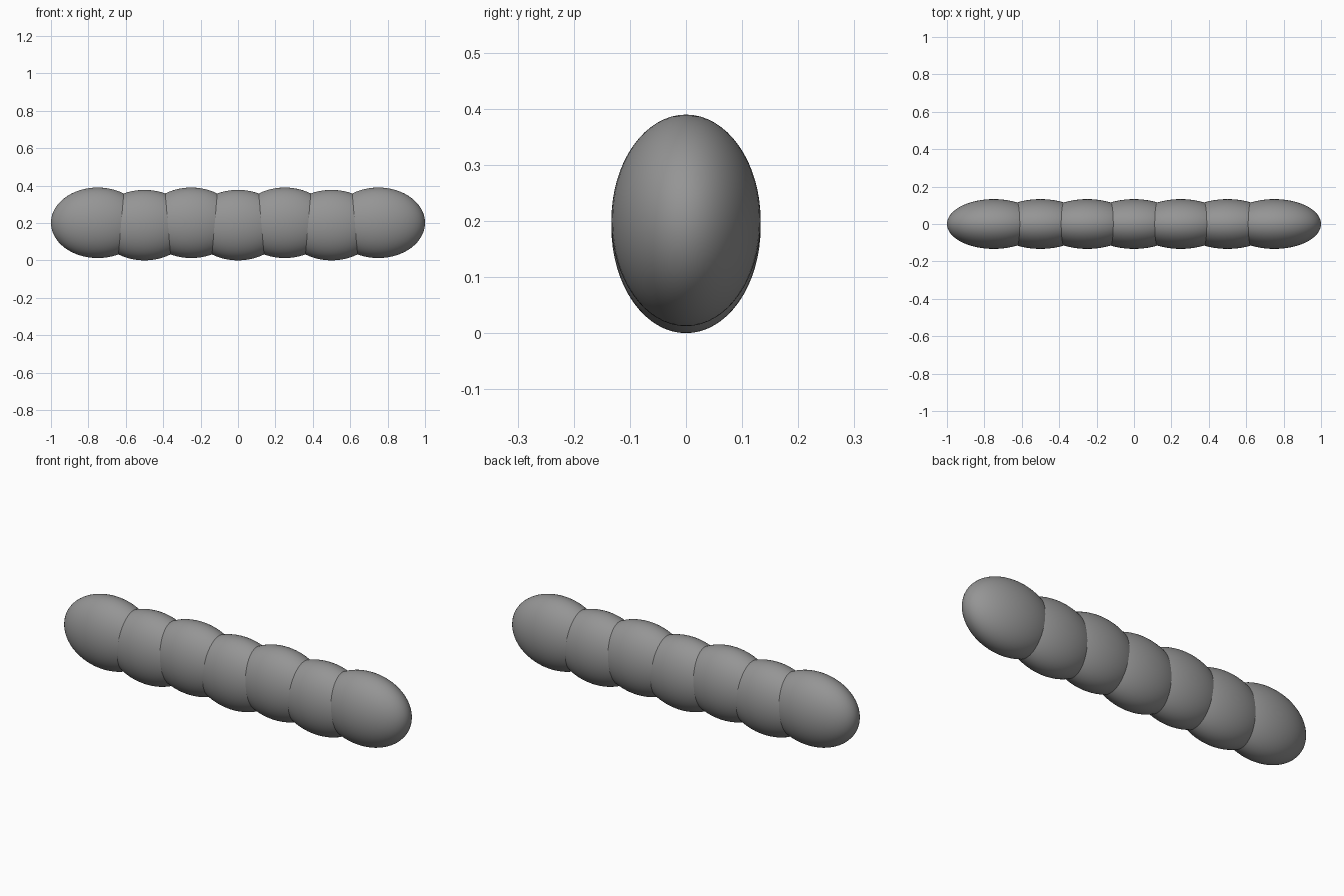
import bpy

if "Cube" in bpy.data.objects:
    bpy.data.objects.remove(bpy.data.objects["Cube"])

RX, RY, RZ = 0.25, 0.133, 0.1885   # ellipsoid radii
SPACING = 0.25
LIFT = 0.0125                      # every other segment sits slightly higher

# Dark grey body colour
dark_grey = bpy.data.materials.new("dark_grey")
dark_grey.diffuse_color = (0.3, 0.3, 0.3, 1)
dark_grey.use_nodes = True
dark_grey.node_tree.nodes["Principled BSDF"].inputs["Base Color"].default_value = dark_grey.diffuse_color


def body_segment(index):
    """One smooth ellipsoid of the body."""
    raised = index % 2 == 0
    bpy.ops.mesh.primitive_uv_sphere_add(
        segments=64, ring_count=32, radius=1,
        location=((index - 3) * SPACING, 0, RZ + (LIFT if raised else 0)))
    segment = bpy.context.object
    segment.name = f"body_segment_{index + 1}"
    segment.scale = (RX, RY, RZ)
    bpy.ops.object.transform_apply(location=False, rotation=False, scale=True)
    bpy.ops.object.shade_smooth()
    segment.data.materials.append(dark_grey)


# Row of seven overlapping segments
for i in range(7):
    body_segment(i)
